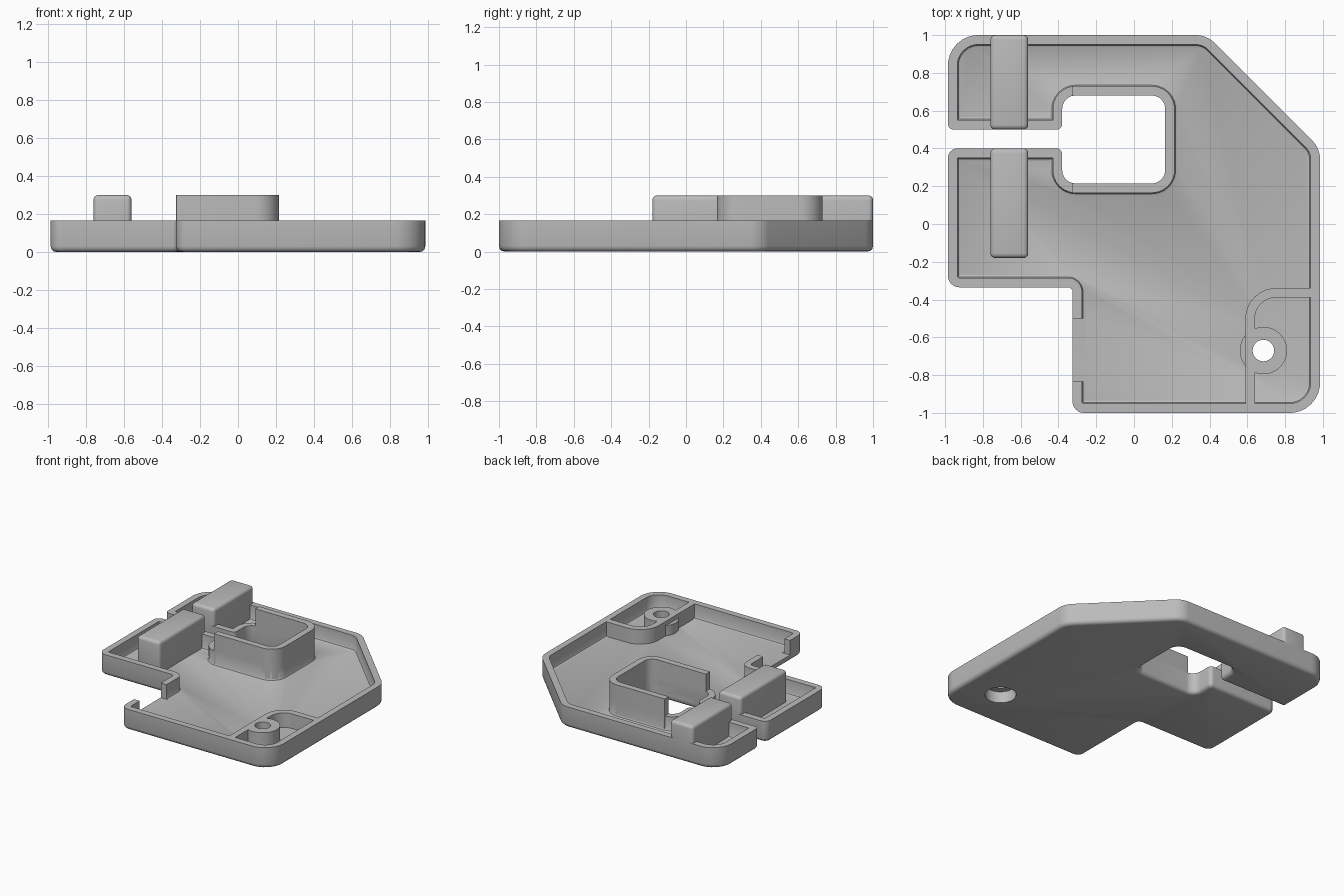
import bpy, bmesh, math
from mathutils import Vector

cube = bpy.data.objects.get("Cube")
if cube:
    bpy.data.objects.remove(cube, do_unlink=True)

grey = bpy.data.materials.new("light_grey")
grey.use_nodes = True
colour = (0.5, 0.5, 0.5, 1)
grey.diffuse_color = colour
grey.node_tree.nodes["Principled BSDF"].inputs["Base Color"].default_value = colour

WALL, FLOOR, RIM, TALL = 0.05, 0.05, 0.165, 0.30


def rounded(corners, off=0.0, steps=8):
    """Counter-clockwise (x, y, radius) corners, inset by off and filleted."""
    n = len(corners)
    pos = [Vector(c[:2]) for c in corners]
    moved, radii = [], []
    for i, c in enumerate(corners):
        e1 = (pos[i] - pos[i - 1]).normalized()
        e2 = (pos[(i + 1) % n] - pos[i]).normalized()
        n1, n2 = Vector((-e1.y, e1.x)), Vector((-e2.y, e2.x))
        moved.append(pos[i] + (n1 + n2) * off / (1 + n1.dot(n2)))
        convex = e1.x * e2.y - e1.y * e2.x > 0
        radii.append(max(0.002, c[2] - off if convex else c[2] + off))
    pts = []
    for i, p in enumerate(moved):
        d1 = (moved[i - 1] - p).normalized()
        d2 = (moved[(i + 1) % n] - p).normalized()
        half, r = d1.angle(d2) / 2, radii[i]
        centre = p + (d1 + d2).normalized() * r / math.sin(half)
        a = p + d1 * r / math.tan(half) - centre
        b = p + d2 * r / math.tan(half) - centre
        for k in range(steps + 1):
            pts.append(centre + a.lerp(b, k / steps).normalized() * r)
    return pts


def circle(x, y, r, steps=48):
    return [Vector((x + r * math.cos(math.tau * k / steps),
                    y + r * math.sin(math.tau * k / steps))) for k in range(steps)]


def loft(name, rings):
    """Bridge (points, z) rings in order and cap both ends."""
    bm = bmesh.new()
    loops = [[bm.verts.new((p.x, p.y, z)) for p in pts] for pts, z in rings]
    for low, high in zip(loops, loops[1:]):
        for i in range(len(low)):
            j = (i + 1) % len(low)
            bm.faces.new((low[i], low[j], high[j], high[i]))
    bm.faces.new(loops[0][::-1])
    bm.faces.new(loops[-1])
    mesh = bpy.data.meshes.new(name)
    bm.to_mesh(mesh)
    bm.free()
    mesh.materials.append(grey)
    obj = bpy.data.objects.new(name, mesh)
    bpy.context.collection.objects.link(obj)
    return obj


def prism(name, pts, z0, z1):
    return loft(name, [(pts, z0), (pts, z1)])


def box(x0, x1, y0, y1):
    return [Vector(p) for p in ((x0, y0), (x1, y0), (x1, y1), (x0, y1))]


def activate(obj):
    bpy.ops.object.select_all(action='DESELECT')
    obj.select_set(True)
    bpy.context.view_layer.objects.active = obj


def cut(obj, cutter):
    mod = obj.modifiers.new("cut", 'BOOLEAN')
    mod.operation, mod.solver, mod.object = 'DIFFERENCE', 'EXACT', cutter
    activate(obj)
    bpy.ops.object.modifier_apply(modifier=mod.name)


# Tray: one outline that also wraps the slot and the window
outline = [(-0.985, -0.335, 0.06), (-0.325, -0.335, 0.025), (-0.325, -1, 0.06),
           (0.985, -1, 0.16), (0.985, 0.4, 0.14), (0.385, 1, 0.14),
           (-0.985, 1, 0.16), (-0.985, 0.5, 0.03), (-0.38, 0.5, 0.03),
           (-0.38, 0.68, 0.07), (0.165, 0.68, 0.07), (0.165, 0.215, 0.07),
           (-0.38, 0.215, 0.07), (-0.38, 0.4, 0.03), (-0.985, 0.4, 0.05)]
section = [(0.03, 0), (0.015, 0.004), (0.004, 0.015), (0, 0.03), (0, RIM),
           (WALL, RIM), (WALL, FLOOR + 0.015), (WALL + 0.005, FLOOR + 0.005),
           (WALL + 0.015, FLOOR)]
tray = loft("tray", [(rounded(outline, off), z) for off, z in section])

# Tall collar around three sides of the window
collar = prism("window_collar", rounded([
    (-0.325, 0.165, 0), (0.215, 0.165, 0.12), (0.215, 0.73, 0.12), (-0.325, 0.73, 0),
    (-0.325, 0.68, 0), (0.165, 0.68, 0.07), (0.165, 0.215, 0.07), (-0.325, 0.215, 0)]),
    FLOOR - 0.01, TALL)

# Corner pocket wall and screw boss
pocket = prism("pocket_wall", rounded([
    (0.59, -0.95, 0), (0.64, -0.95, 0), (0.64, -0.39, 0.11),
    (0.935, -0.39, 0), (0.935, -0.34, 0), (0.59, -0.34, 0.16)]), FLOOR - 0.01, RIM)
sx, sy = 0.685, -0.67
ring = circle(sx, sy, 0.125)
boss_low = prism("screw_boss_base", ring, FLOOR - 0.01, 0.13)
boss = prism("screw_boss", [Vector((max(p.x, 0.6 + 0.001 * p.y), p.y)) for p in ring],
             FLOOR - 0.01, RIM)

# Rounded upright blocks on both sides of the slot
blocks = []
for name, y0, y1 in (("back_block", 0.5, 1.0), ("front_block", -0.18, 0.4)):
    block = prism(name, box(-0.76, -0.56, y0, y1), FLOOR - 0.015, TALL)
    bevel = block.modifiers.new("round", 'BEVEL')
    bevel.width, bevel.segments = 0.025, 4
    activate(block)
    bpy.ops.object.modifier_apply(modifier="round")
    blocks.append(block)

# Screw hole with a head recess underneath, and the gap in the side wall
recess = prism("recess_cutter", circle(sx, sy, 0.112), -0.1, 0.09)
bore = prism("bore_cutter", circle(sx, sy, 0.057), -0.1, 0.4)
gap = prism("gap_cutter", box(-0.4, -0.25, -0.835, -0.5), FLOOR, 0.4)
for part in (tray, pocket, boss_low, boss):
    cut(part, recess)
    cut(part, bore)
cut(tray, gap)
for cutter in (recess, bore, gap):
    bpy.data.objects.remove(cutter, do_unlink=True)

for part in [tray, collar, pocket, boss_low, boss] + blocks:
    activate(part)
    bpy.ops.object.shade_smooth_by_angle(angle=math.radians(35))
